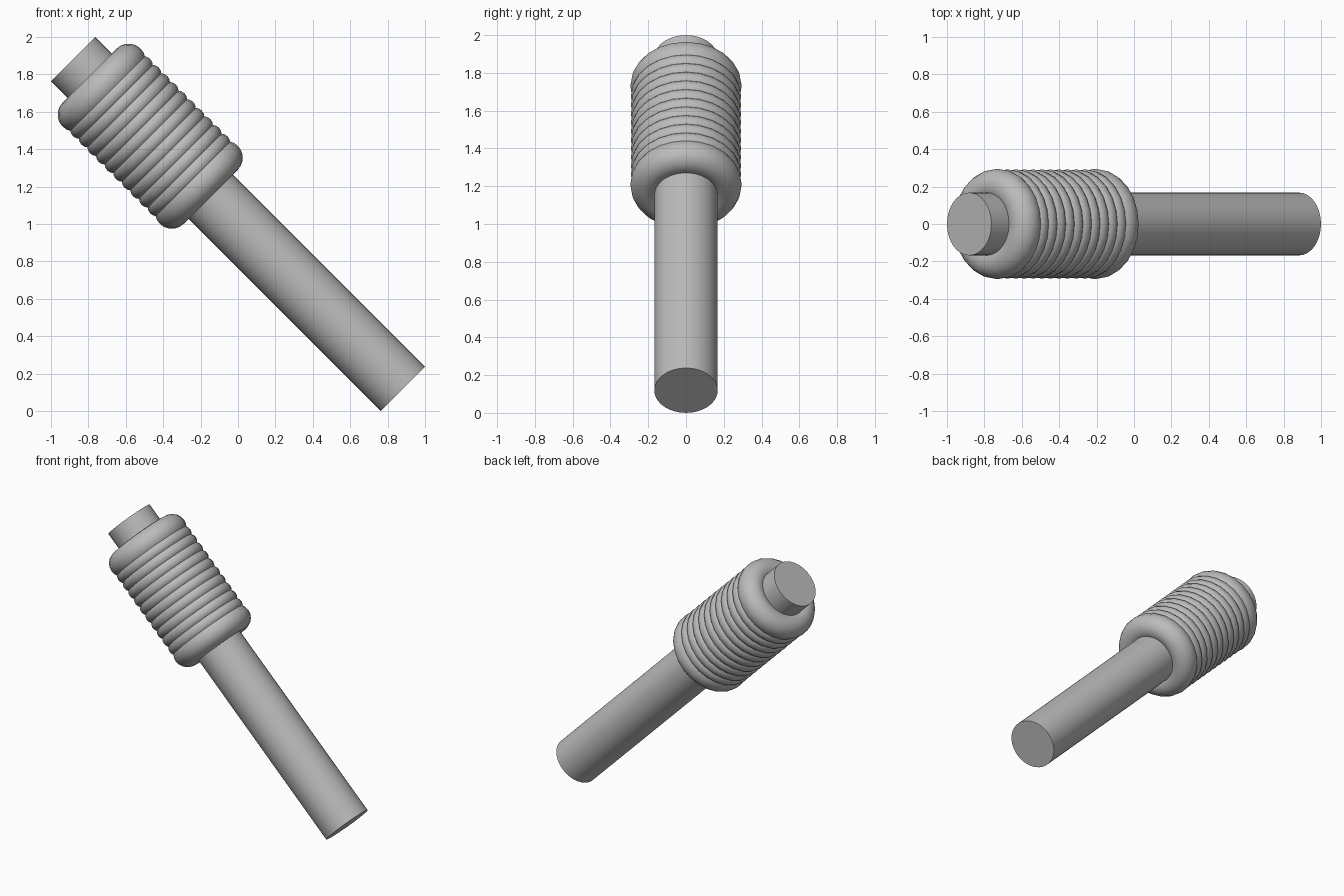
import bpy, math
from mathutils import Vector

if "Cube" in bpy.data.objects:
    bpy.data.objects.remove(bpy.data.objects["Cube"])

TILT = math.radians(135)
AXIS = Vector((math.sin(TILT), 0, math.cos(TILT)))
CENTRE = Vector((0, 0, 1))
SHAFT_R, SHAFT_L = 0.168, 2.492
START = CENTRE - AXIS * SHAFT_L / 2      # centre of the upper end

grey = bpy.data.materials.new("grey")
grey.diffuse_color = (0.5, 0.5, 0.5, 1)
grey.use_nodes = True
grey.node_tree.nodes["Principled BSDF"].inputs["Base Color"].default_value = grey.diffuse_color


def finish(name, angle):
    ob = bpy.context.object
    ob.name = name
    ob.data.materials.append(grey)
    bpy.ops.object.shade_smooth_by_angle(angle=math.radians(angle))


def ring(name, t, outer, tube, tube_sides):
    """Torus around the shaft, t units from the upper end."""
    bpy.ops.mesh.primitive_torus_add(
        location=START + AXIS * t, rotation=(0, TILT, 0),
        major_radius=outer - tube, minor_radius=tube,
        major_segments=24, minor_segments=tube_sides)
    finish(name, 60)


# Long straight shaft
bpy.ops.mesh.primitive_cylinder_add(
    vertices=32, radius=SHAFT_R, depth=SHAFT_L,
    location=CENTRE, rotation=(0, TILT, 0))
finish("shaft", 40)

# Thick rounded collars at both ends of the grip
ring("upper_collar", 0.214, 0.295, 0.09, 20)
ring("lower_collar", 0.950, 0.295, 0.09, 20)

# Closely packed ribs of the grip
for i in range(10):
    ring(f"grip_rib_{i + 1}", 0.2895 + 0.065 * i, 0.292, 0.05, 16)
